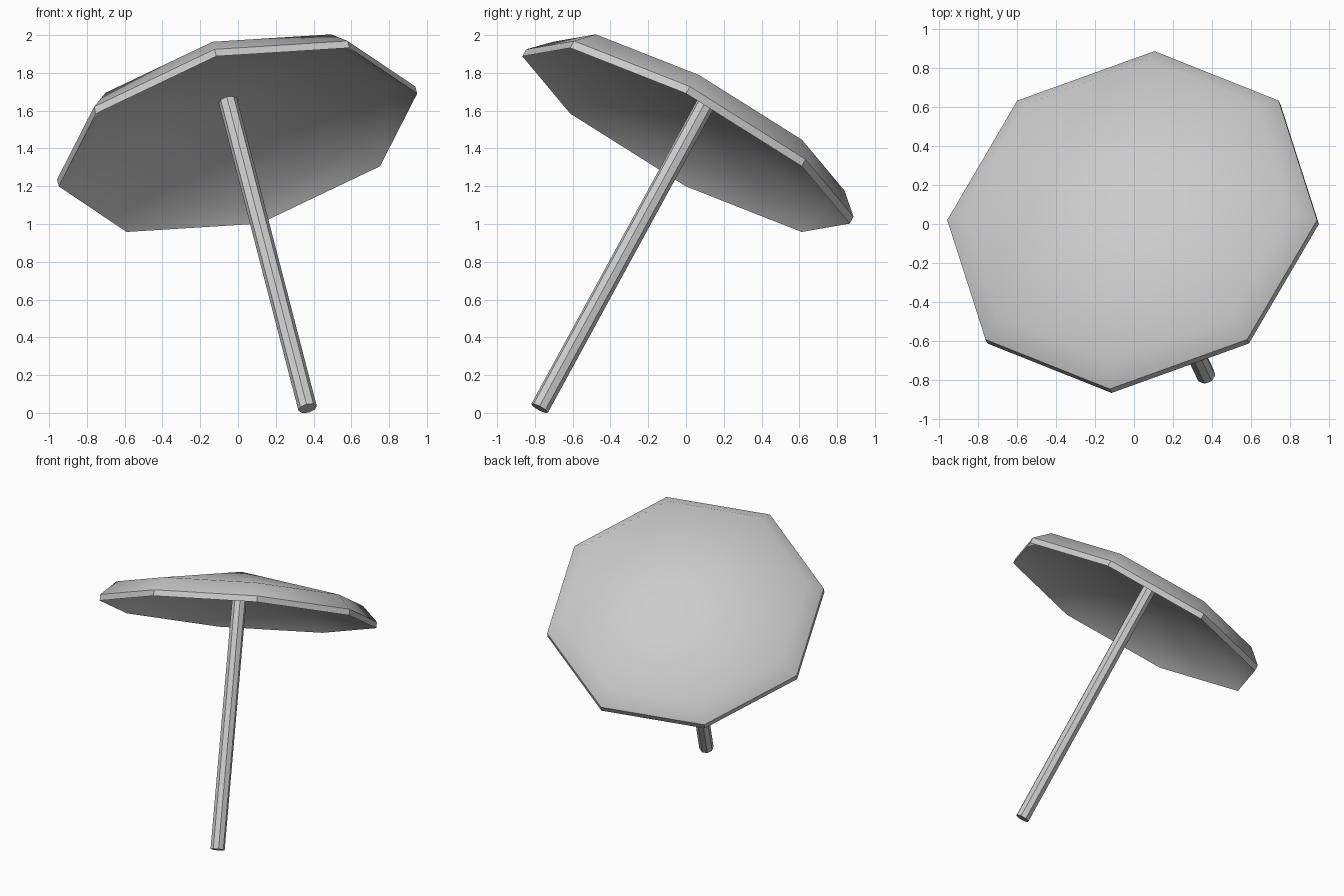
import bpy, bmesh, math
from mathutils import Matrix, Vector

cube = bpy.data.objects.get("Cube")
if cube:
    bpy.data.objects.remove(cube, do_unlink=True)

SIDES = 8

# One plain grey for everything
grey = bpy.data.materials.new("light_grey")
grey.use_nodes = True
colour = (0.6, 0.6, 0.6, 1)
grey.diffuse_color = colour
grey.node_tree.nodes["Principled BSDF"].inputs["Base Color"].default_value = colour

# Tilted frame: the pole runs along its z axis
axis = Vector((-0.222, 0.467, 0.856)).normalized()
side = Vector((0.95, 0, 0.246))
side = (side - axis * side.dot(axis)).normalized()
frame = Matrix((side, axis.cross(side), axis)).transposed().to_4x4()
frame.translation = (0, 0, 1.445)


def lathe(name, profile):
    """Turn a (radius, height) profile into an eight-sided closed solid."""
    bm = bmesh.new()
    rings = []
    for r, h in profile:
        if r == 0:
            rings.append([bm.verts.new((0, 0, h))] * SIDES)
        else:
            turns = [math.tau * i / SIDES for i in range(SIDES)]
            rings.append([bm.verts.new((r * math.cos(a), r * math.sin(a), h)) for a in turns])
    for low, high in zip(rings, rings[1:]):
        for i in range(SIDES):
            j = (i + 1) % SIDES
            corners = dict.fromkeys((low[i], low[j], high[j], high[i]))
            bm.faces.new(list(corners))
    bmesh.ops.recalc_face_normals(bm, faces=bm.faces)
    mesh = bpy.data.meshes.new(name)
    bm.to_mesh(mesh)
    bm.free()
    mesh.materials.append(grey)
    obj = bpy.data.objects.new(name, mesh)
    bpy.context.collection.objects.link(obj)
    obj.matrix_world = frame
    bpy.ops.object.select_all(action="DESELECT")
    obj.select_set(True)
    bpy.context.view_layer.objects.active = obj
    bpy.ops.object.shade_smooth_by_angle(angle=math.radians(38))
    return obj


# Canopy: hollow underside, upright rim, shoulder and shallow peak
lathe("canopy", [(0, 0.25), (0.86, 0.1), (0.98, 0), (0.98, 0.043), (0.873, 0.146), (0, 0.3)])

# Pole: straight eight-sided rod ending inside the canopy
lathe("pole", [(0, -1.66), (0.05, -1.66), (0.05, 0.26), (0, 0.26)])
